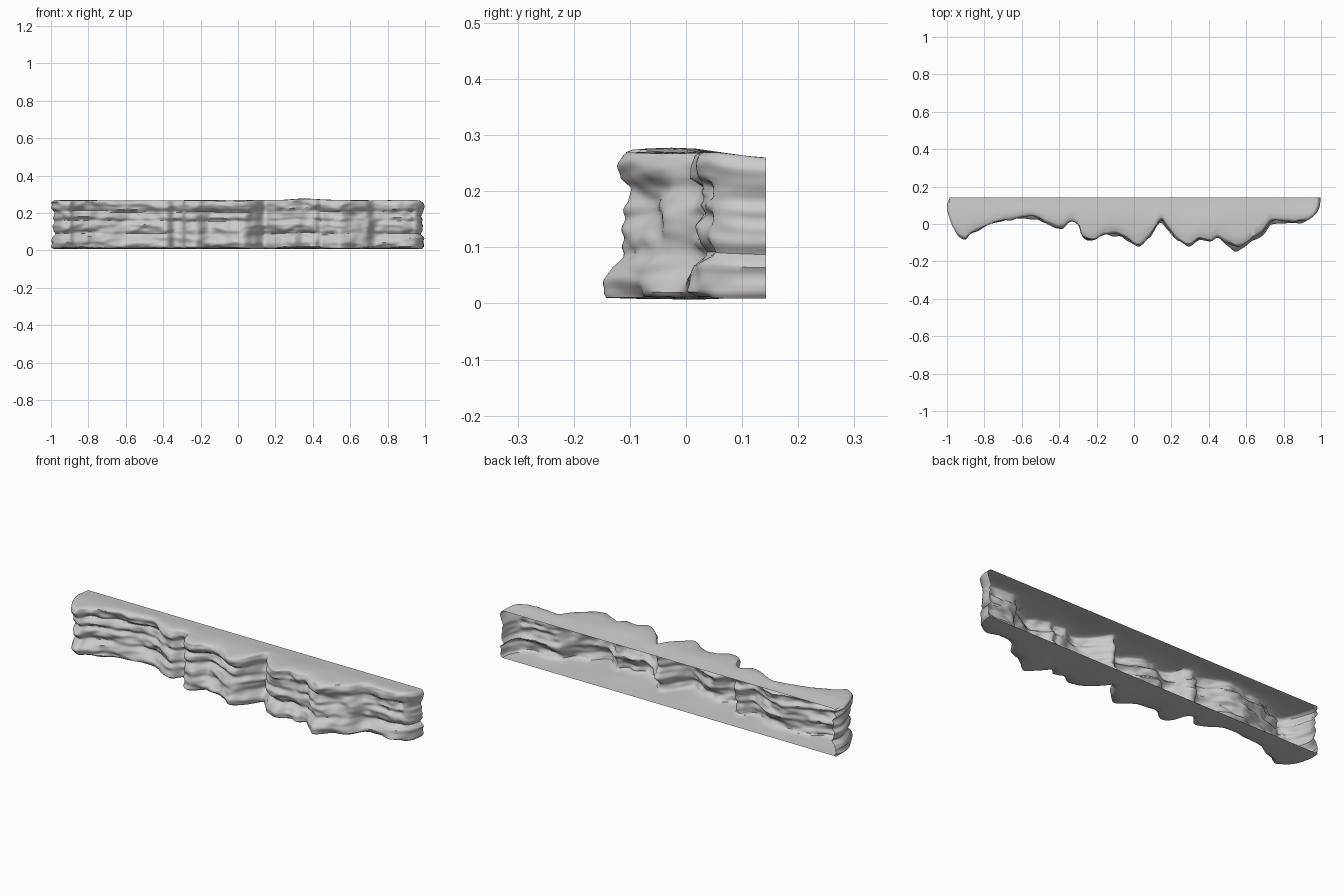
import bpy
import math
from mathutils import Vector, noise

if "Cube" in bpy.data.objects:
    bpy.data.objects.remove(bpy.data.objects["Cube"])

BACK = 0.143
# plan outline of the cliff, running left end -> front -> right end
OUTLINE = [(-.985, BACK), (-1, .09), (-.98, .01), (-.945, -.055), (-.905, -.082), (-.87, -.05),
           (-.80, -.02), (-.72, .01), (-.61, .033), (-.52, .033), (-.45, -.005),
           (-.385, -.03), (-.34, .01), (-.30, -.01), (-.275, -.075), (-.225, -.095),
           (-.18, -.065), (-.145, -.05), (-.085, -.06), (-.03, -.09), (.03, -.11),
           (.085, -.06), (.14, .01), (.18, -.03), (.23, -.085), (.30, -.11),
           (.35, -.09), (.41, -.095), (.45, -.075), (.505, -.12), (.55, -.147),
           (.62, -.10), (.685, -.065), (.735, .005), (.81, .01), (.89, .004),
           (.955, .033), (.99, .085), (.998, BACK)]
# rock layers: (height 0..1, inward recess)
STRATA = [(0, .020), (.04, .006), (.12, .0), (.22, .010), (.31, .028), (.38, .016),
          (.48, .018), (.57, .032), (.64, .020), (.70, .024), (.76, .032),
          (.83, .012), (.91, .004), (.97, .008), (1, .022)]
ROWS, STEPS, CAP = 40, 7, 5


def smoothstep(a, b, t):
    t = min(max((t - a) / (b - a), 0), 1)
    return t * t * (3 - 2 * t)


def recess(t):
    for (a, va), (b, vb) in zip(STRATA, STRATA[1:]):
        if t <= b:
            return va + (vb - va) * smoothstep(a, b, t)
    return STRATA[-1][1]


def spline(points, steps):
    p = [Vector(q) for q in points]
    p = [p[0]] + p + [p[-1]]
    out = []
    for a, b, c, d in zip(p, p[1:], p[2:], p[3:]):
        for i in range(steps):
            t = i / steps
            out.append(.5 * (2 * b + (c - a) * t + (2 * a - 5 * b + 4 * c - d) * t * t
                             + (3 * b - a - 3 * c + d) * t ** 3))
    out.append(p[-1])
    return out


def top_z(x, y):
    bump = smoothstep(.2, .35, x) * (1 - smoothstep(.35, .55, x))
    front = 1 - smoothstep(-.02, .08, y)
    return (.270 + .008 * noise.noise((x * 4, y * 5, 3)) * front
            - .010 * smoothstep(.03, BACK, y) + .010 * bump * front)


def bottom_z(x, y):
    front = 1 - smoothstep(-.02, .08, y)
    return .009 + .007 * noise.noise((x * 4, y * 5, 9)) * front


def rock_point(p, t):
    x, y = p
    w = smoothstep(.92, .99, abs(x))           # how far round the end we are
    # layers wander in height and vary in strength along the cliff
    shift = .09 * noise.noise((x * 3, 1, 5)) * math.sin(math.pi * t)
    strength = .92 + .7 * noise.noise((x * 5, t * 2, 2))
    column = smoothstep(.48, .54, x) * (1 - smoothstep(.66, .74, x))
    strength *= 1 - .5 * column
    d = recess(min(max(t + shift, 0), 1)) * strength
    d += .020 * noise.noise((x * 9, t * 5, 1)) + .010 * noise.noise((x * 22, t * 11, 7))
    # broad column near the right flares out at its foot
    d += column * .028 * smoothstep(.05, .5, t)
    y2 = min(y + d * (1 - w), BACK)
    x2 = x - math.copysign(d * w * .7, x)
    z = bottom_z(x, y) * (1 - t) + top_z(x, y) * t
    # soft rounding into the top and underside
    edge = max(0, 1 - min(t, 1 - t) / .07)
    curl = .003 * edge * edge * (1 - w)
    return Vector((x2, y2, z + (curl if t < .5 else -curl)))


path = spline(OUTLINE, STEPS)
n = len(path)
verts, rows = [], []


def add_row(points):
    rows.append(range(len(verts), len(verts) + n))
    verts.extend(points)


def cap_rows(edge, height):
    result = []
    for k in range(1, CAP + 1):
        f = k / CAP
        row = []
        for e in edge:
            y = e.y + (BACK - e.y) * f
            blend = 1 - (1 - f) ** 3
            row.append(Vector((e.x, y, e.z * (1 - blend) + height(e.x, y) * blend)))
        result.append(row)
    return result


# underside, rock face and top, as one continuous sheet open at the back
face = []
for j in range(ROWS + 1):
    t = j / ROWS
    t -= .02 * math.sin(4 * math.pi * t)
    face.append([rock_point(p, t) for p in path])
for row in reversed(cap_rows(face[0], bottom_z)):
    add_row(row)
for row in face:
    add_row(row)
for row in cap_rows(face[-1], top_z):
    add_row(row)

faces = [(a[i], a[i + 1], b[i + 1], b[i])
         for a, b in zip(rows, rows[1:]) for i in range(n - 1)]
mesh = bpy.data.meshes.new("cliff_wall")
mesh.from_pydata(verts, [], faces)
mesh.validate()
mesh.update()
cliff = bpy.data.objects.new("cliff_wall", mesh)
bpy.context.collection.objects.link(cliff)

bpy.context.view_layer.objects.active = cliff
cliff.select_set(True)
bpy.ops.object.shade_smooth_by_angle(angle=math.radians(50))
